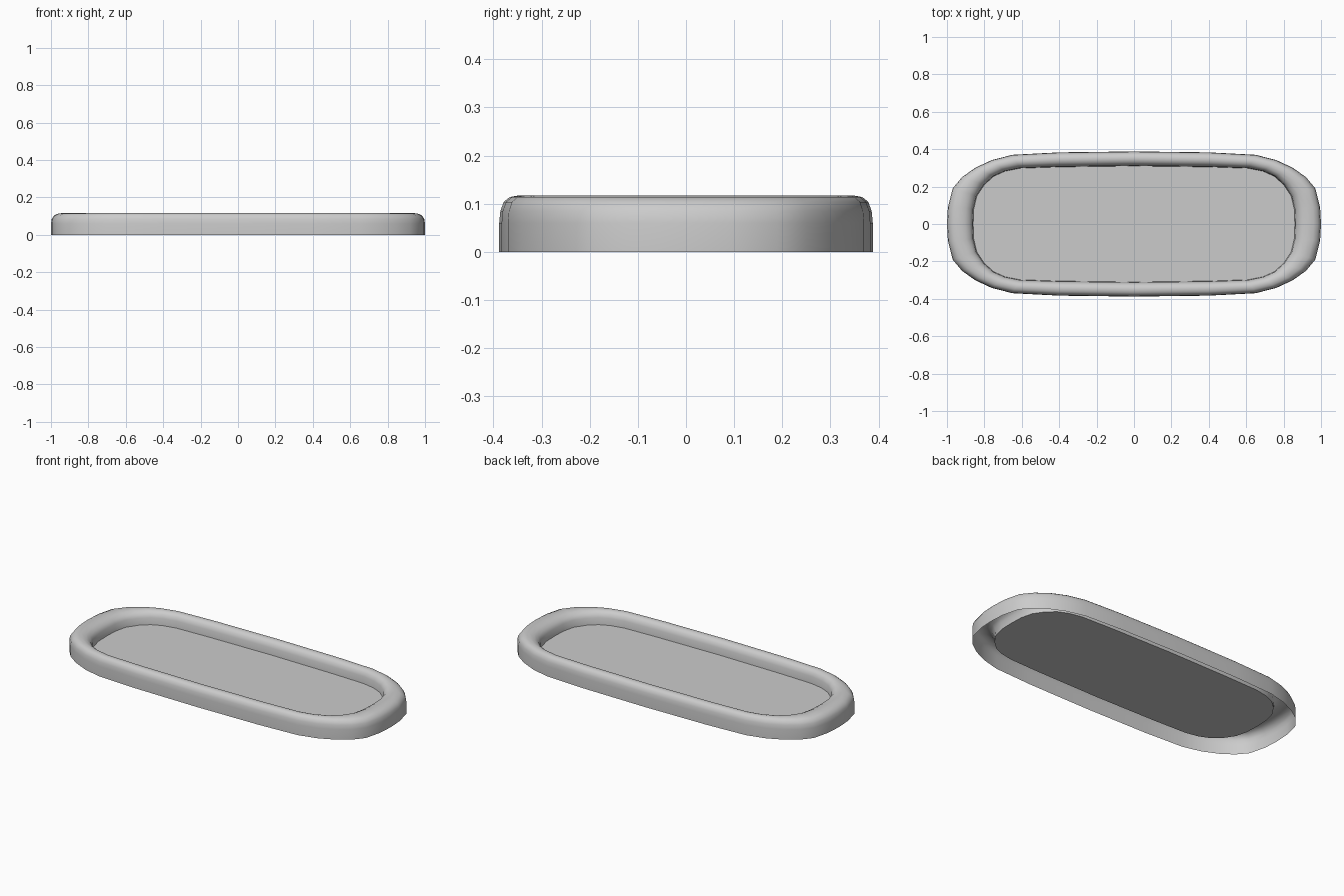
import bpy, bmesh, math

if "Cube" in bpy.data.objects:
    bpy.data.objects.remove(bpy.data.objects["Cube"])

# Quarter outlines (+x, +y), from the right end to the middle of the long side
OUTER = [(1.0, 0.0), (0.995, 0.09), (0.97, 0.19), (0.92, 0.25), (0.85, 0.30),
         (0.76, 0.342), (0.65, 0.37), (0.40, 0.383), (0.0, 0.388)]
INNER = [(0.86, 0.0), (0.857, 0.08), (0.84, 0.15), (0.80, 0.21), (0.75, 0.255),
         (0.69, 0.282), (0.61, 0.298), (0.40, 0.305), (0.0, 0.31)]

# Rim cross-section: (fraction from outer to inner outline, height)
PROFILE = [(0, 0), (0, 0.06), (0.03, 0.085), (0.12, 0.104), (0.28, 0.114),
           (0.5, 0.117), (0.7, 0.113), (0.87, 0.101), (0.97, 0.08), (1, 0.04)]


def full_loop(quarter):
    """Mirror a quarter outline into a closed loop."""
    half = quarter + [(-x, y) for x, y in reversed(quarter[:-1])]
    return half + [(x, -y) for x, y in reversed(half[1:-1])]


def finish(bm, name):
    bmesh.ops.recalc_face_normals(bm, faces=bm.faces)
    mesh = bpy.data.meshes.new(name)
    bm.to_mesh(mesh)
    bm.free()
    obj = bpy.data.objects.new(name, mesh)
    bpy.context.collection.objects.link(obj)
    bpy.ops.object.select_all(action='DESELECT')
    obj.select_set(True)
    bpy.context.view_layer.objects.active = obj
    bpy.ops.object.shade_smooth_by_angle(angle=math.radians(40))
    return obj


outer, inner = full_loop(OUTER), full_loop(INNER)
n = len(outer)

# Rounded rim: open-bottomed shell lofted around the outline
bm = bmesh.new()
rings = [[bm.verts.new((a[0] + (b[0] - a[0]) * t, a[1] + (b[1] - a[1]) * t, z))
          for a, b in zip(outer, inner)] for t, z in PROFILE]
for lo, hi in zip(rings, rings[1:]):
    for i in range(n):
        j = (i + 1) % n
        bm.faces.new((lo[i], lo[j], hi[j], hi[i]))
finish(bm, "tray_rim")

# Recessed flat floor
bm = bmesh.new()
bm.faces.new([bm.verts.new((x, y, PROFILE[-1][1])) for x, y in inner])
floor = finish(bm, "tray_floor")
